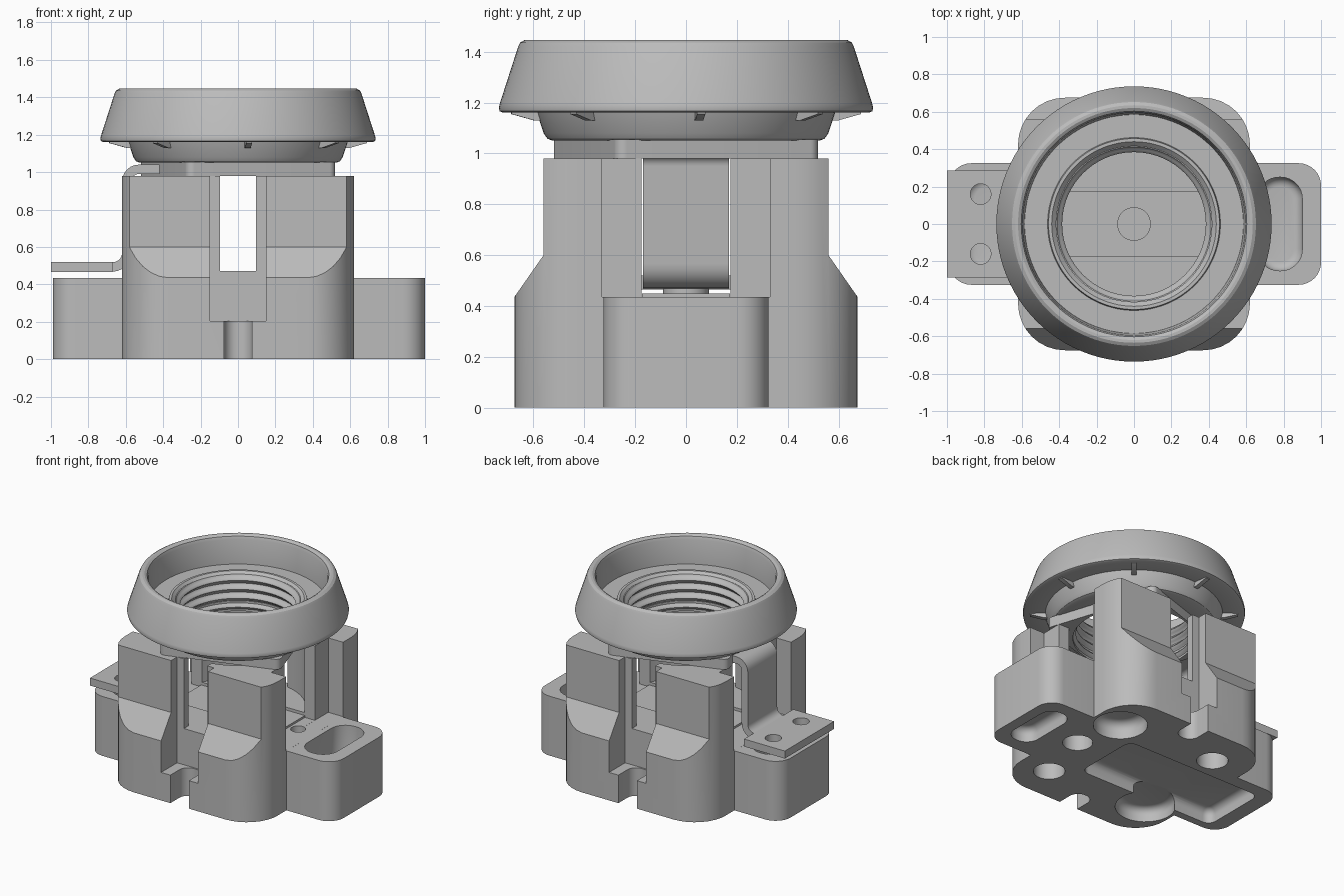
import bpy, bmesh, math
from mathutils import Matrix, Vector

cube = bpy.data.objects.get("Cube")
if cube:
    bpy.data.objects.remove(cube)

grey = bpy.data.materials.new("plain grey")
grey.use_nodes = True
grey.diffuse_color = (0.5, 0.5, 0.5, 1)
grey.node_tree.nodes["Principled BSDF"].inputs["Base Color"].default_value = (0.5, 0.5, 0.5, 1)


def finish(name, bm):
    bmesh.ops.recalc_face_normals(bm, faces=bm.faces)
    mesh = bpy.data.meshes.new(name)
    bm.to_mesh(mesh)
    bm.free()
    mesh.materials.append(grey)
    ob = bpy.data.objects.new(name, mesh)
    bpy.context.collection.objects.link(ob)
    return ob


def prism(name, pts, z0, z1, soft=0, matrix=None):
    """Extrude an outline from z0 to z1; soft rounds the edges of the z1 end."""
    bm = bmesh.new()
    face = bm.faces.new([bm.verts.new((x, y, z0)) for x, y in pts])
    top = bmesh.ops.extrude_face_region(bm, geom=[face])["geom"]
    verts = [g for g in top if isinstance(g, bmesh.types.BMVert)]
    bmesh.ops.translate(bm, vec=(0, 0, z1 - z0), verts=verts)
    if soft:
        edges = [e for e in bm.edges if all(v in verts for v in e.verts)]
        bmesh.ops.bevel(bm, geom=edges, offset=soft, segments=5, profile=0.5, affect='EDGES')
    if matrix:
        bm.transform(matrix)
    return finish(name, bm)


def rounded(x0, x1, y0, y1, r, n=8):
    """Rounded rectangle outline."""
    pts = []
    corners = [(x1 - r, y1 - r), (x0 + r, y1 - r), (x0 + r, y0 + r), (x1 - r, y0 + r)]
    for k, (cx, cy) in enumerate(corners):
        for i in range(n + 1):
            a = (k + i / n) * math.pi / 2
            pts.append((cx + r * math.cos(a), cy + r * math.sin(a)))
    return pts


def rect(x0, x1, y0, y1):
    return [(x0, y0), (x1, y0), (x1, y1), (x0, y1)]


def circle(x, y, r, n=40):
    return [(x + r * math.cos(2 * math.pi * i / n), y + r * math.sin(2 * math.pi * i / n))
            for i in range(n)]


def lathe(name, profile, n=96):
    """Revolve a closed (radius, z) outline."""
    bm = bmesh.new()
    rings = [[bm.verts.new((r * math.cos(2 * math.pi * i / n), r * math.sin(2 * math.pi * i / n), z))
              for i in range(n)] for r, z in profile]
    for k, ring in enumerate(rings):
        nxt = rings[(k + 1) % len(rings)]
        for i in range(n):
            j = (i + 1) % n
            bm.faces.new((ring[i], ring[j], nxt[j], nxt[i]))
    return finish(name, bm)


def boolean(ob, tool, operation='DIFFERENCE'):
    mod = ob.modifiers.new("cut", 'BOOLEAN')
    mod.operation, mod.object, mod.solver = operation, tool, 'EXACT'
    bpy.context.view_layer.objects.active = ob
    bpy.ops.object.modifier_apply(modifier=mod.name)
    bpy.data.objects.remove(tool)


def cut(ob, pts, z0, z1, soft=0, matrix=None):
    boolean(ob, prism("cutter", pts, z0, z1, soft, matrix))


# Outlines drawn in (y, z) extruded along x, and in (x, z) extruded along -y
ALONG_X = Matrix(((0, 0, 1, 0), (1, 0, 0, 0), (0, 1, 0, 0), (0, 0, 0, 1)))
ALONG_Y = Matrix(((1, 0, 0, 0), (0, 0, -1, 0), (0, 1, 0, 0), (0, 0, 0, 1)))

# Insulating base: body with two arms
base = prism("base", rounded(-0.62, 0.62, -0.675, 0.675, 0.25), 0, 0.98)
boolean(base, prism("arms", rounded(-0.99, 1.0, -0.325, 0.325, 0.12), 0, 0.435), 'UNION')

for s in (-1, 1):
    # Sloped shoulders, front and back
    cut(base, [(s * 0.676, 0.434), (s * 0.56, 0.6), (s * 0.56, 1.1), (s * 0.8, 1.1), (s * 0.8, 0.434)],
        -0.8, 0.8, 0, ALONG_X)
    # Stepped wire notches, front and back
    cut(base, rect(-0.15, 0.15, min(s * 0.49, s * 0.8), max(s * 0.49, s * 0.8)), 0.205, 1.1)
    y0, y1 = sorted((s * 0.5, s * 0.8))
    cut(base, rounded(-0.075, 0.075, y0, y1, 0.07), -0.1, 0.3)
    # Side recesses above the arms
    x0, x1 = sorted((s * 0.5, s * 1.1))
    cut(base, rect(x0, x1, -0.33, 0.33), 0.4352, 1.1)
    # Long pockets in the arm tops
    x0, x1 = sorted((s * 0.66, s * 0.9))
    cut(base, rounded(x0, x1, -0.25, 0.25, 0.115), 0.5, 0.2, 0.05)

# Central cavity with crossing channels
cut(base, circle(0, 0, 0.45, 64), 0.47, 1.1)
cut(base, rect(-0.7, 0.7, -0.175, 0.175), 0.4354, 1.1)
cut(base, rect(-0.095, 0.095, -0.6, 0.6), 0.4702, 1.1)

# Underside: terminal pocket, dishes and screw holes
cut(base, rounded(-0.88, 0.23, -0.27, 0.23, 0.06), -0.1, 0.1, 0.05)
cut(base, circle(-0.4, -0.36, 0.2), -0.1, 0.1, 0.05)
cut(base, circle(0.42, 0.36, 0.18), -0.1, 0.12, 0.06)
cut(base, rounded(0.72, 0.92, -0.23, 0.23, 0.095), -0.1, 0.1, 0.05)
for x, y in ((0.39, -0.41), (-0.35, 0.39)):
    cut(base, circle(x, y, 0.105), -0.1, 0.3)
cut(base, circle(0.487, 0, 0.1), -0.1, 0.3)
cut(base, circle(0.487, 0, 0.05), 0.2, 0.6)

# Centre contact on the cavity floor
prism("contact_strip", rect(-0.42, 0.42, -0.173, 0.173), 0.43, 0.45)
prism("contact_button", circle(0, 0, 0.09), 0.44, 0.468)

# Terminal tab with two screw holes
tab = prism("terminal_tab", rect(-1.0, -0.67, -0.285, 0.285), 0.465, 0.52)
for y in (-0.16, 0.16):
    cut(tab, circle(-0.82, y, 0.055), 0.4, 0.6)

# Bent strap from the tab up to the collar
inner, outer = [], []
quarter = [i / 6 * math.pi / 2 for i in range(7)]
for a in quarter:
    for side, r in ((outer, 0.05), (inner, 0.1)):
        side.append((-0.67 + r * math.sin(a), 0.57 - r * math.cos(a) - 0.002))
for a in quarter:
    for side, r in ((outer, 0.09), (inner, 0.04)):
        side.append((-0.53 - r * math.cos(a), 0.95 + r * math.sin(a)))
outer.append((-0.42, 1.04))
inner.append((-0.42, 0.99))
prism("terminal_strap", outer + inner[::-1], -0.17, 0.17, 0, ALONG_Y)

# Square collar plate, turned slightly
plate = prism("collar_plate", rounded(-0.42, 0.42, -0.42, 0.42, 0.04), 0.98, 1.055, 0,
              Matrix.Rotation(math.radians(18), 4, 'Z'))
cut(plate, circle(0, 0, 0.405, 64), 0.9, 1.2)

# Threaded shell
thread = [(0.398 + 0.014 * math.cos(i / 8 * 2 * math.pi), 0.985 + i * 0.0082) for i in range(33)]
lathe("threaded_shell", [(0.419, 0.985)] + thread + [(0.419, 1.25)])

# Flared ring cap
lathe("ring_cap", [
    (0.415, 1.05), (0.525, 1.05), (0.545, 1.058), (0.56, 1.08), (0.588, 1.165), (0.72, 1.16),
    (0.733, 1.166), (0.736, 1.18), (0.732, 1.197), (0.66, 1.42), (0.652, 1.436), (0.635, 1.446),
    (0.62, 1.446), (0.603, 1.436), (0.595, 1.415), (0.585, 1.24), (0.462, 1.24), (0.457, 1.26),
    (0.44, 1.26), (0.415, 1.235)])

# Small ribs beneath the cap skirt
for k in range(8):
    turn = Matrix.Rotation(math.radians(5 + 45 * k), 4, 'Z')
    prism(f"cap_rib_{k + 1}", [(0.56, 1.13), (0.6, 1.13), (0.69, 1.155), (0.69, 1.175), (0.56, 1.175)],
          -0.016, 0.016, 0, turn @ ALONG_Y)

# Smooth curved walls, keep edges sharp
for ob in bpy.context.scene.objects:
    ob.select_set(ob.type == 'MESH')
bpy.context.view_layer.objects.active = base
bpy.ops.object.shade_smooth_by_angle(angle=math.radians(30))
